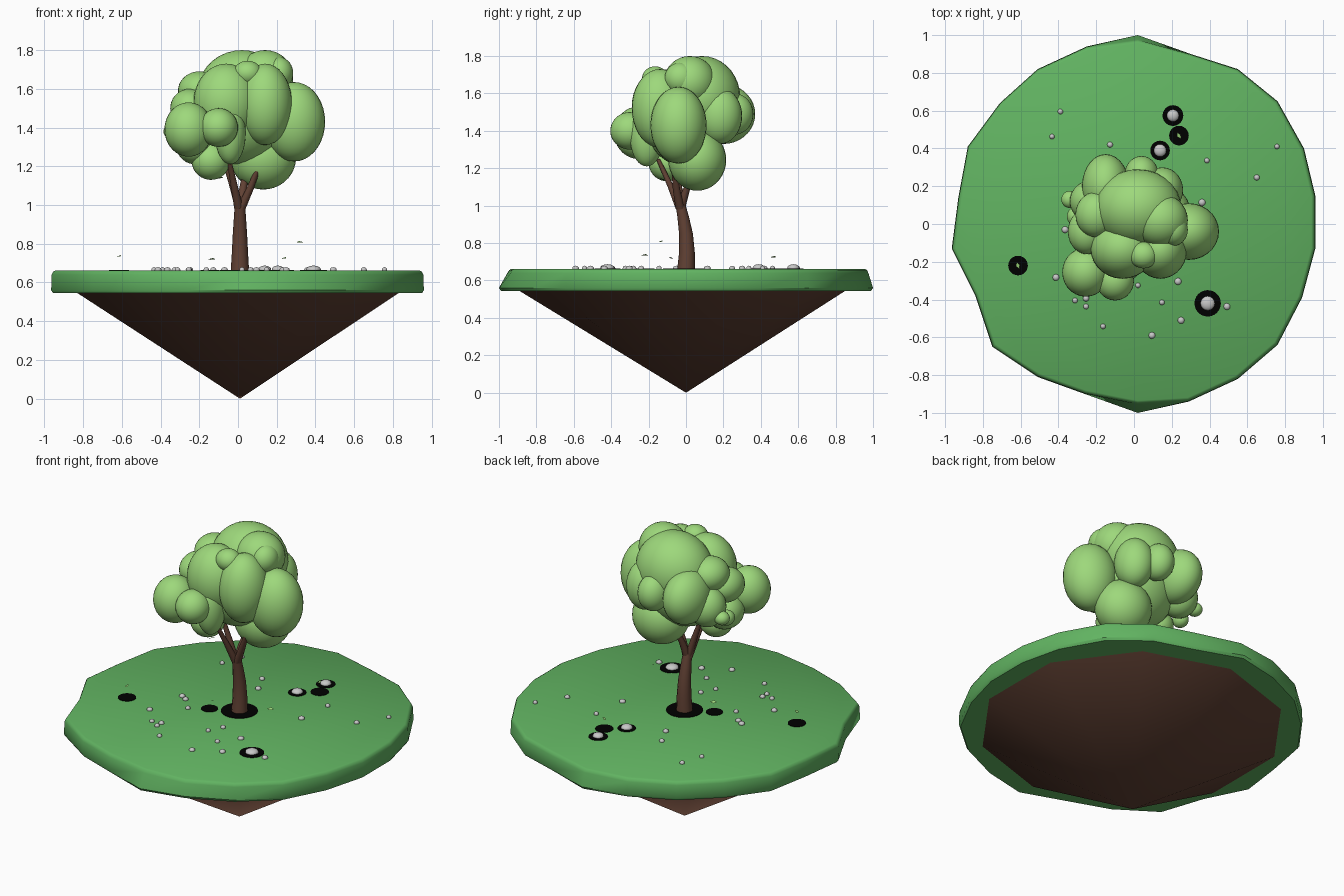
import bpy, bmesh, math, random
from mathutils import Matrix, Vector

random.seed(4)
TOP = 0.662


def material(name, rgb):
    m = bpy.data.materials.new(name)
    m.diffuse_color = (*rgb, 1)
    return m


GRASS = material("grass_green", (0.12, 0.45, 0.12))
LEAF = material("leaf_green", (0.34, 0.69, 0.20))
BROWN = material("earth_brown", (0.12, 0.053, 0.034))
STONE = material("stone_grey", (0.58, 0.58, 0.58))
BLACK = material("black", (0.0, 0.0, 0.0))


def finish(name, bm, mat, angle=40):
    bmesh.ops.recalc_face_normals(bm, faces=bm.faces)
    me = bpy.data.meshes.new(name)
    bm.to_mesh(me)
    bm.free()
    me.materials.append(mat)
    me.shade_smooth()
    me.set_sharp_from_angle(angle=math.radians(angle))
    ob = bpy.data.objects.new(name, me)
    bpy.context.collection.objects.link(ob)
    return ob


def loft(bm, rings):
    """Skin a stack of equal-sized point loops and cap both ends."""
    loops = [[bm.verts.new(p) for p in r] for r in rings]
    n = len(loops[0])
    for a, b in zip(loops, loops[1:]):
        for i in range(n):
            bm.faces.new((a[i], a[(i + 1) % n], b[(i + 1) % n], b[i]))
    bm.faces.new(loops[0])
    bm.faces.new(loops[-1])


def circle(c, r, n=12):
    return [(c[0] + r * math.cos(math.tau * i / n),
             c[1] + r * math.sin(math.tau * i / n), c[2]) for i in range(n)]


def ellipsoid(bm, c, r, u=28, v=18):
    bmesh.ops.create_uvsphere(bm, u_segments=u, v_segments=v, radius=1,
                              matrix=Matrix.Translation(c) @ Matrix.Diagonal((*r, 1)))


# Grass slab with an irregular outline and a softened upper rim
outline = [(0.02, 1.0), (-0.25, 0.94), (-0.51, 0.82), (-0.71, 0.64), (-0.88, 0.41),
           (-0.93, 0.14), (-0.965, -0.13), (-0.84, -0.38), (-0.75, -0.65), (-0.51, -0.81),
           (-0.26, -0.90), (0.02, -1.0), (0.29, -0.94), (0.55, -0.82), (0.76, -0.64),
           (0.89, -0.39), (0.96, -0.13), (0.96, 0.15), (0.90, 0.40), (0.76, 0.65),
           (0.55, 0.82), (0.30, 0.90)]


def rim(z, s, lo=-1, hi=1):
    return [(x * s, min(max(y * s, lo), hi), z) for x, y in outline]


bm = bmesh.new()
loft(bm, [rim(0.545, 0.99), rim(0.56, 1), rim(0.64, 0.997, -0.955, 0.975),
          rim(0.655, 0.99, -0.945, 0.968), rim(TOP, 0.978, -0.935, 0.957)])
finish("grass_slab", bm, GRASS, 35)

# Ten-sided earth cone under the slab
bm = bmesh.new()
base = [bm.verts.new((0.88 * math.sin(math.tau * i / 10),
                      -0.02 + 0.88 * math.cos(math.tau * i / 10), 0.55)) for i in range(10)]
tip = bm.verts.new((0.01, 0, 0))
for i in range(10):
    bm.faces.new((base[i], base[(i + 1) % 10], tip))
bm.faces.new(base)
finish("earth_cone", bm, BROWN)

# Curved trunk and forked branches, as (x, y, z, radius) paths
paths = {
    "trunk": [(0.01, 0, 0.65, 0.048), (0.01, 0.005, 0.75, 0.042), (0.01, 0, 0.85, 0.037),
              (0.01, -0.015, 0.94, 0.031), (0.01, -0.03, 1.01, 0.026)],
    "branch_right": [(0.015, -0.03, 0.98, 0.024), (0.06, -0.05, 1.08, 0.02), (0.125, -0.07, 1.24, 0.011)],
    "branch_front": [(0.005, -0.03, 0.98, 0.024), (-0.02, -0.08, 1.1, 0.018), (-0.05, -0.15, 1.25, 0.011)],
    "branch_back": [(0.01, -0.03, 0.98, 0.024), (0.025, 0, 1.08, 0.02), (0.05, 0.06, 1.22, 0.014)],
    "branch_left": [(0.005, -0.03, 0.99, 0.022), (-0.03, -0.04, 1.11, 0.018), (-0.08, -0.05, 1.26, 0.012)],
}
for name, pts in paths.items():
    bm = bmesh.new()
    loft(bm, [circle(p[:3], p[3]) for p in pts])
    finish(name, bm, BROWN)

# Canopy lobes: centre and radii
lobes = [
    ((0.0, 0.0, 1.45), (0.25, 0.22, 0.24)),       # core
    ((0.02, 0.085, 1.58), (0.23, 0.205, 0.22)),   # crown
    ((0.14, 0.02, 1.66), (0.145, 0.14, 0.14)),    # crown right
    ((-0.06, -0.13, 1.53), (0.17, 0.16, 0.20)),   # front
    ((0.14, -0.14, 1.52), (0.14, 0.15, 0.21)),    # front right
    ((0.29, -0.04, 1.43), (0.16, 0.15, 0.205)),   # right
    ((0.13, 0.06, 1.245), (0.17, 0.155, 0.165)),  # low right
    ((-0.255, -0.255, 1.39), (0.125, 0.13, 0.14)),
    ((-0.10, -0.30, 1.40), (0.10, 0.105, 0.10)),
    ((-0.04, -0.21, 1.37), (0.08, 0.09, 0.16)),
    ((-0.14, -0.10, 1.23), (0.10, 0.10, 0.10)),   # low left
    ((-0.22, -0.08, 1.31), (0.10, 0.12, 0.10)),
    ((-0.25, -0.04, 1.50), (0.10, 0.12, 0.10)),   # left
    ((-0.20, 0.05, 1.59), (0.11, 0.12, 0.10)),
    ((-0.23, 0.12, 1.42), (0.11, 0.11, 0.12)),
    ((-0.15, 0.20, 1.49), (0.125, 0.17, 0.16)),   # back left
    ((0.04, 0.26, 1.49), (0.09, 0.10, 0.11)),     # back
    ((0.15, 0.18, 1.48), (0.11, 0.12, 0.15)),
    ((0.05, -0.165, 1.68), (0.075, 0.07, 0.065)),  # small bumps
    ((0.21, -0.03, 1.68), (0.075, 0.085, 0.085)),
    ((-0.34, 0.13, 1.38), (0.045, 0.045, 0.04)),
    ((-0.31, 0.04, 1.34), (0.045, 0.05, 0.045)),
]
bm = bmesh.new()
for c, r in lobes:
    ellipsoid(bm, c, r)
finish("canopy", bm, LEAF, 60)

# Flat black ground discs
discs = [(0.01, 0, 0.105), (0.206, 0.574, 0.055), (0.238, 0.468, 0.052), (0.138, 0.389, 0.052),
         (-0.614, -0.22, 0.052), (0.39, -0.42, 0.07), (-0.145, -0.074, 0.048)]
bm = bmesh.new()
for x, y, r in discs:
    loft(bm, [circle((x, y, TOP - 0.003), r, 24), circle((x, y, TOP + 0.003), r, 24)])
finish("ground_discs", bm, BLACK)

# Large stones on the discs and scattered pebbles
stones = [(0.39, -0.42, 0.038), (0.206, 0.574, 0.032), (0.138, 0.389, 0.033)]
pebbles = [(-0.39, 0.595), (-0.434, 0.463), (-0.127, 0.42), (0.386, 0.336), (0.757, 0.41),
           (0.65, 0.246), (0.36, 0.114), (-0.365, -0.03), (-0.413, -0.283), (-0.312, -0.405),
           (-0.254, -0.394), (-0.254, -0.437), (-0.164, -0.542), (0.021, -0.325),
           (0.148, -0.415), (0.233, -0.304), (0.249, -0.51), (0.492, -0.437), (0.095, -0.59),
           (-0.246, -0.144), (0.065, -0.24), (-0.326, -0.053), (-0.07, 0.30)]
bm = bmesh.new()
for x, y, r in stones:
    ellipsoid(bm, (x, y, TOP + 0.005), (r, r, 0.02), 16, 10)
for x, y in pebbles:
    r = random.uniform(0.013, 0.019)
    ellipsoid(bm, (x, y, TOP + 0.003), (r, r, 0.014), 12, 8)
finish("stones", bm, STONE, 60)

# Small drifting leaves
bm = bmesh.new()
for c in [(-0.614, -0.22, 0.735), (0.238, 0.468, 0.725), (0.32, -0.135, 0.808),
          (-0.135, -0.08, 0.72), (-0.09, -0.13, 1.14)]:
    turn = Matrix.Rotation(random.uniform(0, 6), 3, 'Z') @ Matrix.Rotation(0.4, 3, 'X')
    bm.faces.new([bm.verts.new(Vector(c) + turn @ Vector(p)) for p in
                  [(-0.02, 0, 0), (0, -0.012, 0.002), (0.02, 0, 0), (0, 0.012, 0.002)]])
finish("falling_leaves", bm, LEAF)
